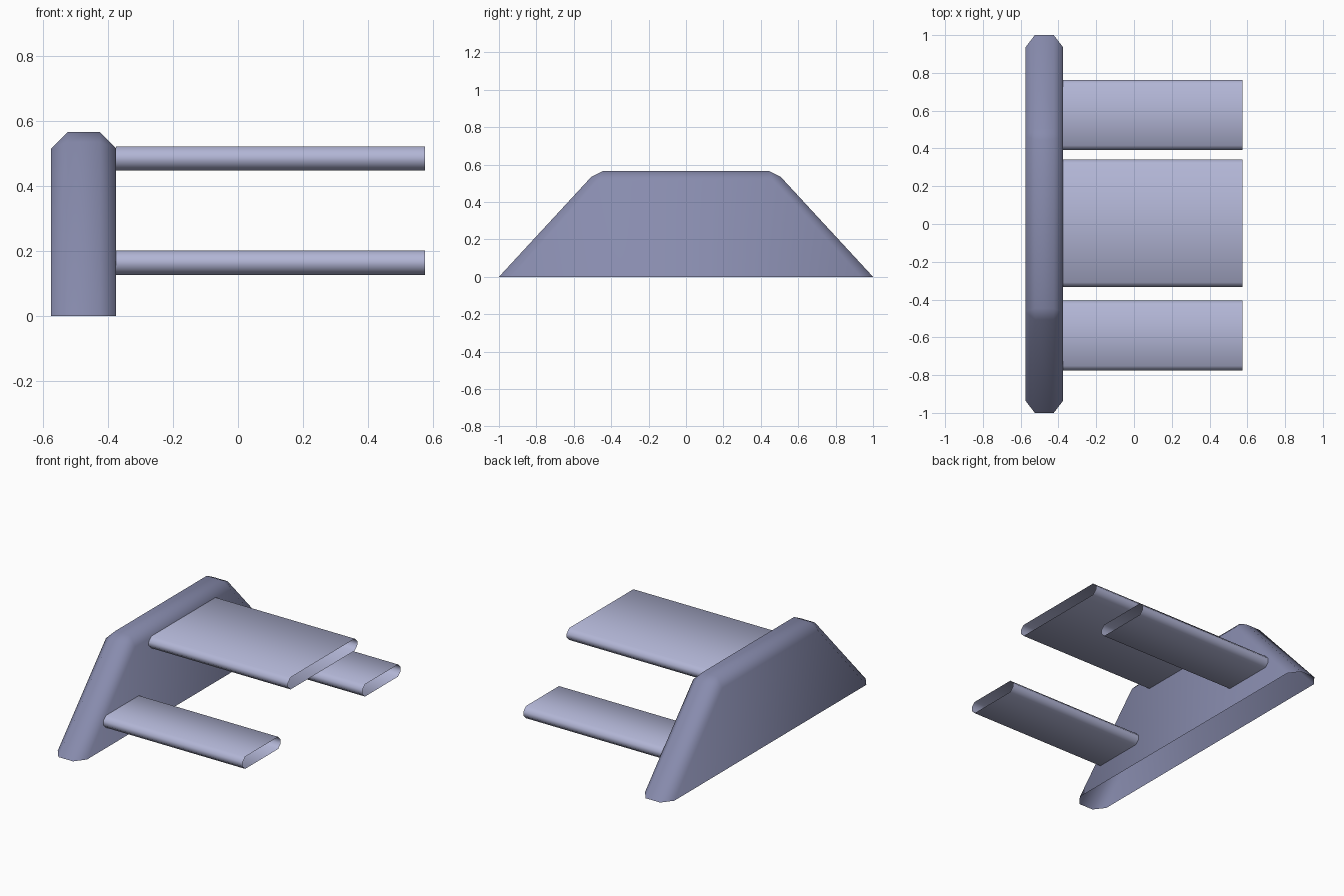
import bpy, bmesh

if "Cube" in bpy.data.objects:
    bpy.data.objects.remove(bpy.data.objects["Cube"])


def material(name, rgb):
    m = bpy.data.materials.new(name)
    m.diffuse_color = (*rgb, 1.0)
    m.use_nodes = True
    m.node_tree.nodes["Principled BSDF"].inputs["Base Color"].default_value = m.diffuse_color
    return m


slab_blue = material("slate_blue", (0.245, 0.26, 0.42))
slat_blue = material("pale_blue", (0.445, 0.465, 0.67))


def finish(name, bm, mat):
    bmesh.ops.recalc_face_normals(bm, faces=bm.faces[:])
    for f in bm.faces:
        f.smooth = True
    mesh = bpy.data.meshes.new(name)
    bm.to_mesh(mesh)
    bm.free()
    mesh.materials.append(mat)
    ob = bpy.data.objects.new(name, mesh)
    bpy.context.collection.objects.link(ob)
    return ob


def mirrored(half):
    return half + [(-y, z) for y, z in reversed(half)]


# End support: chamfered trapezoid shell, open underneath
rim = mirrored([(1.0, 0.0), (0.506, 0.535), (0.446, 0.565)])
face = mirrored([(0.935, 0.0), (0.465, 0.515)])
corner = [0, 1, 1, 2, 2, 3]  # face corner nearest each rim point
bm = bmesh.new()
rims = []
for side in (-1, 1):
    inner = [bm.verts.new((-0.475 + side * 0.1, y, z)) for y, z in face]
    outer = [bm.verts.new((-0.475 + side * 0.05, y, z)) for y, z in rim]
    bm.faces.new(inner)
    for j in range(5):
        loop = [outer[j], outer[j + 1], inner[corner[j + 1]], inner[corner[j]]]
        bm.faces.new(list(dict.fromkeys(loop)))
    rims.append(outer)
a, b = rims
for j in range(5):
    bm.faces.new((a[j], a[j + 1], b[j + 1], b[j]))
finish("end_support", bm, slab_blue)


# Slats: open tubes with chamfered flat section
def slat(name, y0, y1, z0, z1, c=0.025):
    section = [(y0 + c, z0), (y1 - c, z0), (y1, z0 + c), (y1, z1 - c),
               (y1 - c, z1), (y0 + c, z1), (y0, z1 - c), (y0, z0 + c)]
    bm = bmesh.new()
    near, far = [[bm.verts.new((x, y, z)) for y, z in section]
                 for x in (-0.375, 0.575)]
    for i in range(8):
        k = (i + 1) % 8
        bm.faces.new((near[i], near[k], far[k], far[i]))
    finish(name, bm, slat_blue)


slat("seat_slat", -0.334, 0.341, 0.447, 0.521)
slat("front_foot_slat", -0.776, -0.405, 0.126, 0.201)
slat("back_foot_slat", 0.391, 0.763, 0.126, 0.201)
